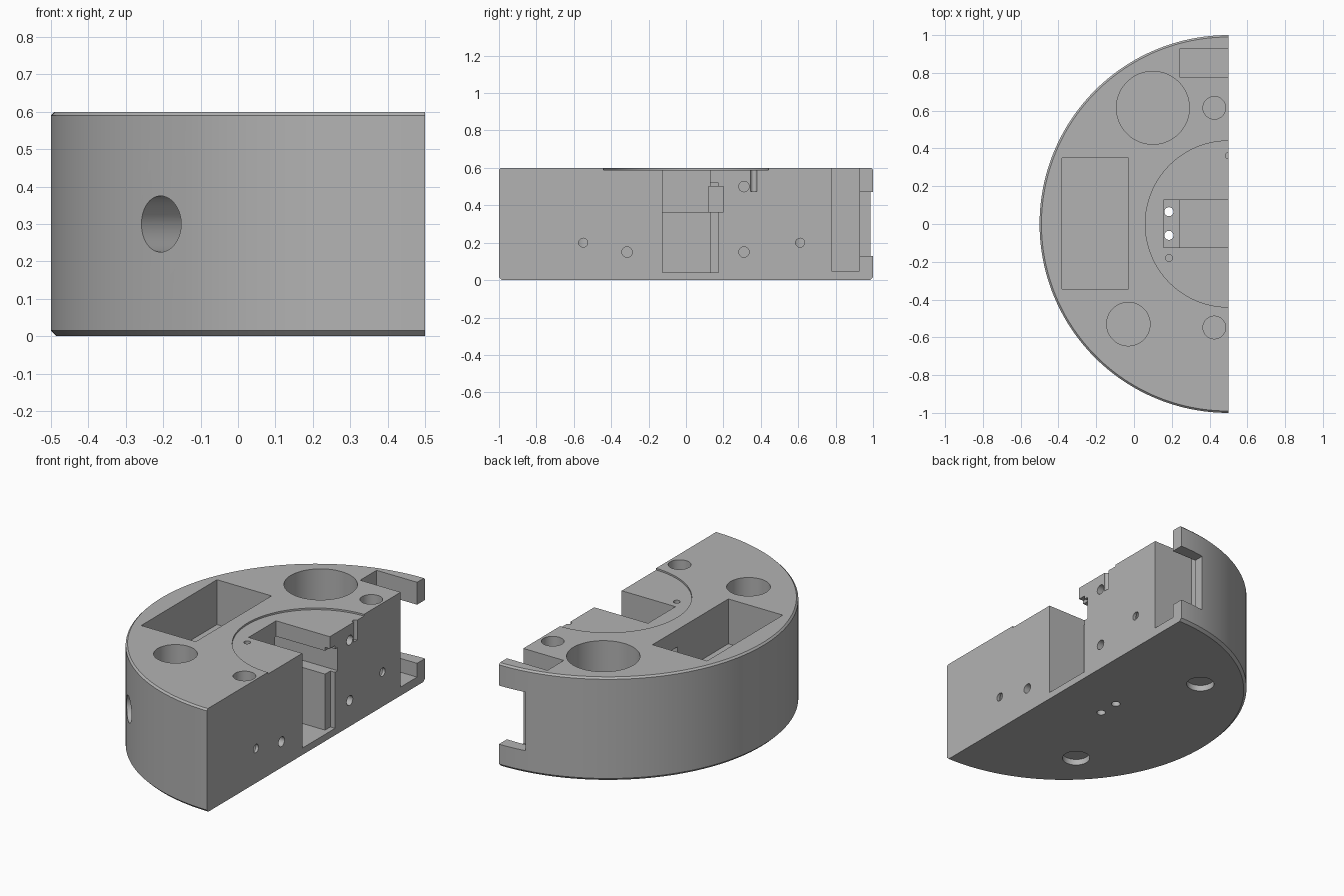
import bpy, bmesh, math
from mathutils import Matrix, Vector

cube = bpy.data.objects.get("Cube")
if cube:
    bpy.data.objects.remove(cube, do_unlink=True)

CX = 0.5      # the flat face lies on the axis of the round wall
H = 0.6       # height
OUT = 0.2     # how far cutters stick out of the body

grey = bpy.data.materials.new("plain grey")
grey.use_nodes = True
grey.diffuse_color = (0.45, 0.45, 0.45, 1)
grey.node_tree.nodes["Principled BSDF"].inputs["Base Color"].default_value = (0.45, 0.45, 0.45, 1)


def make_object(name, bm):
    bmesh.ops.recalc_face_normals(bm, faces=bm.faces)
    mesh = bpy.data.meshes.new(name)
    bm.to_mesh(mesh)
    bm.free()
    mesh.materials.append(grey)
    ob = bpy.data.objects.new(name, mesh)
    bpy.context.scene.collection.objects.link(ob)
    return ob


def half_disc(name, steps=96):
    """Half cylinder with chamfered round edges."""
    bm = bmesh.new()
    rings = []
    for r, z in ((0.985, 0), (1, 0.015), (1, H - 0.01), (0.99, H)):
        angles = [math.pi * (0.5 + i / steps) for i in range(steps + 1)]
        rings.append([bm.verts.new((CX + r * math.cos(a), r * math.sin(a), z)) for a in angles])
    for low, high in zip(rings, rings[1:]):
        for i in range(steps):
            bm.faces.new((low[i], low[i + 1], high[i + 1], high[i]))
    bm.faces.new(rings[0])
    bm.faces.new(rings[-1])
    bm.faces.new([r[0] for r in rings] + [r[-1] for r in reversed(rings)])
    return make_object(name, bm)


cutters = []


def box(name, x, y, z):
    bm = bmesh.new()
    bmesh.ops.create_cube(bm, size=1)
    for v in bm.verts:
        v.co = [lo + (c + 0.5) * (hi - lo) for c, (lo, hi) in zip(v.co, (x, y, z))]
    cutters.append(make_object(name, bm))


def bore(name, start, end, r, segments=48):
    """Round cutter between two points."""
    a, b = Vector(start), Vector(end)
    turn = (b - a).to_track_quat('Z', 'Y').to_matrix().to_4x4()
    bm = bmesh.new()
    bmesh.ops.create_cone(bm, cap_ends=True, segments=segments, radius1=r, radius2=r,
                          depth=(b - a).length,
                          matrix=Matrix.Translation((a + b) / 2) @ turn)
    cutters.append(make_object(name, bm))


def down(name, x, y, r, floor, segments=48):
    bore(name, (x, y, floor), (x, y, H + OUT), r, segments)


body = half_disc("housing")
TOP, SIDE = H + OUT, CX + OUT

# Shallow round recess and rectangular top pocket
down("round_recess", CX, 0, 0.44, H - 0.01, 128)
box("top_pocket", (-0.38, -0.03), (-0.345, 0.35), (0.34, TOP))

# Central pocket: shelf, deep well, edge rebate and cable channel
box("shelf_pocket", (0.155, SIDE), (-0.125, 0.127), (0.365, TOP))
box("deep_well", (0.24, SIDE), (-0.125, 0.127), (0.04, 0.45))
box("edge_rebate", (0.47, SIDE), (0.05, 0.175), (0.04, 0.52))
box("cable_channel", (-0.1, SIDE), (0.12, 0.2), (0.365, 0.5))
for y in (-0.06, 0.065):
    bore("shelf_through_hole", (0.185, y, -OUT), (0.185, y, 0.45), 0.024, 24)

# Back slot and its outer window
box("back_slot", (0.24, SIDE), (0.777, 0.927), (0.05, TOP))
box("back_window", (0.34, SIDE), (0.85, 1.2), (0.13, 0.47))

# Vertical bores
down("large_bore", 0.1, 0.615, 0.193, 0.06, 96)
down("medium_bore", -0.03, -0.53, 0.115, 0.1, 64)
down("back_screw_bore", 0.425, 0.615, 0.06, 0.12)
down("front_screw_bore", 0.425, -0.548, 0.06, 0.12)
down("pin_hole", 0.185, -0.18, 0.018, 0.475, 24)
down("edge_pin_hole", CX, 0.362, 0.017, 0.475, 24)

# Radial hole from the round wall into the medium bore
bore("radial_hole", (CX - 0.8, -0.8, 0.3), (-0.03, -0.53, 0.3), 0.075, 64)

# Holes in the flat face
for y, z, r, depth in ((-0.55, 0.2, 0.024, 0.08), (0.61, 0.2, 0.024, 0.08),
                       (-0.315, 0.15, 0.028, 0.2), (0.31, 0.15, 0.028, 0.2),
                       (0.31, 0.5, 0.028, 0.2)):
    bore("face_hole", (CX - depth, y, z), (SIDE, y, z), r, 24)

# Shallow round seats underneath
for y in (-0.53, 0.53):
    bore("bottom_seat", (-0.03, y, -OUT), (-0.03, y, 0.035), 0.075)

# Cut everything, keep the result and drop the cutters
for c in cutters:
    c.hide_render = True
    mod = body.modifiers.new(c.name, 'BOOLEAN')
    mod.operation = 'DIFFERENCE'
    mod.solver = 'EXACT'
    mod.object = c
bpy.context.view_layer.update()
result = bpy.data.meshes.new_from_object(body.evaluated_get(bpy.context.evaluated_depsgraph_get()))
body.modifiers.clear()
body.data = result
for c in cutters:
    bpy.data.objects.remove(c, do_unlink=True)

# Smooth round walls, sharp edges
bpy.ops.object.select_all(action='DESELECT')
body.select_set(True)
bpy.context.view_layer.objects.active = body
bpy.ops.object.shade_smooth_by_angle(angle=math.radians(25))
